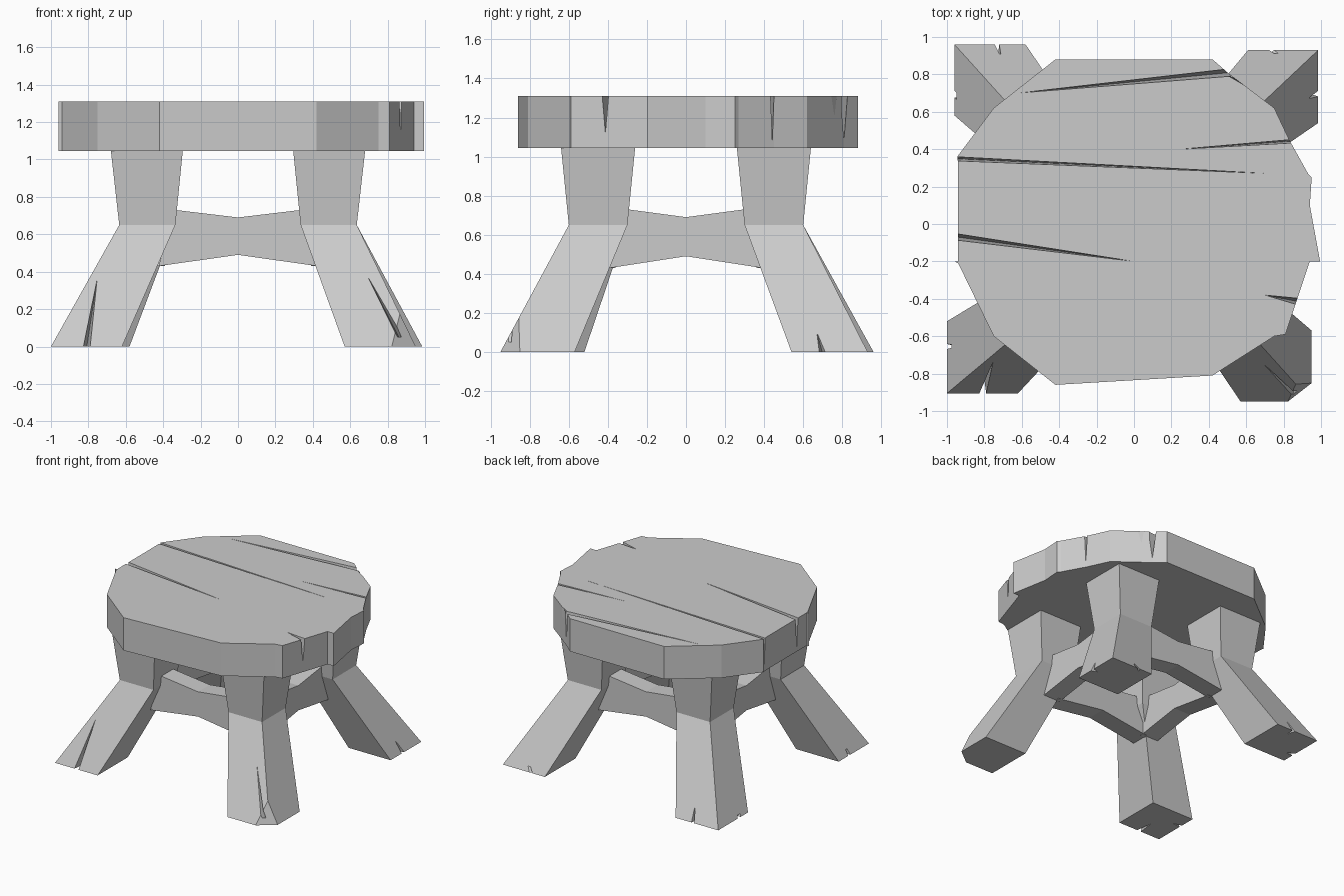
import bpy, bmesh

if "Cube" in bpy.data.objects:
    bpy.data.objects.remove(bpy.data.objects["Cube"])


def make_object(name, bm):
    bmesh.ops.recalc_face_normals(bm, faces=bm.faces[:])
    mesh = bpy.data.meshes.new(name)
    bm.to_mesh(mesh)
    bm.free()
    obj = bpy.data.objects.new(name, mesh)
    bpy.context.collection.objects.link(obj)
    return obj


def loft(name, rings):
    """Closed solid through a stack of rings with equal point counts."""
    bm = bmesh.new()
    loops = [[bm.verts.new(p) for p in ring] for ring in rings]
    n = len(loops[0])
    for lo, hi in zip(loops, loops[1:]):
        for i in range(n):
            j = (i + 1) % n
            bm.faces.new((lo[i], lo[j], hi[j], hi[i]))
    bm.faces.new(loops[0][::-1])
    bm.faces.new(loops[-1])
    return make_object(name, bm)


def carve(obj, points):
    """Cut a four-pointed sliver out of the wood."""
    bm = bmesh.new()
    verts = [bm.verts.new(p) for p in points]
    bmesh.ops.convex_hull(bm, input=verts)
    cutter = make_object("crack_cutter", bm)
    cutter.hide_render = True
    mod = obj.modifiers.new("crack", 'BOOLEAN')
    mod.operation = 'DIFFERENCE'
    mod.solver = 'EXACT'
    mod.object = cutter
    bpy.context.view_layer.objects.active = obj
    bpy.ops.object.modifier_apply(modifier=mod.name)
    bpy.data.objects.remove(cutter)


# Seat slab with a rough-hewn outline
outline = [(-0.96, -0.20), (-0.94, -0.21), (-0.75, -0.60), (-0.42, -0.86),
           (0.42, -0.81), (0.75, -0.60), (0.81, -0.59), (0.94, -0.20),
           (0.995, -0.20), (0.94, 0.10), (0.95, 0.25), (0.93, 0.27),
           (0.83, 0.45), (0.75, 0.62), (0.50, 0.81), (0.42, 0.88),
           (-0.42, 0.88), (-0.75, 0.62), (-0.945, 0.36), (-0.94, 0.32),
           (-0.94, -0.20)]
seat = loft("seat", [[(x, y, z) for x, y in outline] for z in (1.045, 1.31)])

# Seat cracks: two rim points, inner tip, depth at the rim
seat_cracks = [((-0.96, 0.36), (-0.96, 0.338), (0.72, 0.27), 1.07),
               ((-0.96, -0.05), (-0.96, -0.085), (0.0, -0.20), 1.08),
               ((0.88, 0.455), (0.88, 0.435), (0.25, 0.40), 1.06),
               ((0.91, -0.40), (0.90, -0.44), (0.70, -0.38), 1.08),
               ((0.51, 0.83), (0.52, 0.79), (-0.62, 0.70), 1.08),
               ((0.66, 0.72), (0.68, 0.69), (0.49, 0.80), 1.06)]
for a, b, tip, depth in seat_cracks:
    mid = ((a[0] + b[0]) / 2, (a[1] + b[1]) / 2, depth)
    carve(seat, [(*a, 1.313), (*b, 1.313), (*tip, 1.312), mid])

# Bent legs: straight upper block, splayed foot (x and y ranges of foot)
feet = {"front_left_leg": (-1, -1, 0.62, 1.00, 0.52, 0.905),
        "front_right_leg": (1, -1, 0.57, 0.95, 0.57, 0.95),
        "back_right_leg": (1, 1, 0.61, 0.985, 0.54, 0.93),
        "back_left_leg": (-1, 1, 0.58, 0.96, 0.58, 0.96)}
legs = {}
for name, (sx, sy, *foot) in feet.items():
    rings = []
    for z, (x0, x1, y0, y1) in ((0, foot), (0.65, (0.335, 0.635, 0.30, 0.60)),
                                (1.05, (0.295, 0.68, 0.26, 0.64))):
        rings.append([(sx * x, sy * y, z) for x, y in
                      ((x0, y0), (x1, y0), (x1, y1), (x0, y1))])
    legs[name] = loft(name, rings)

# Chips and splits in the feet
chips = [("front_right_leg", [(0.82, -0.955, -0.01), (0.955, -0.85, -0.01), (1.0, -1.0, -0.01), (0.86, -0.855, 0.19)]),
         ("front_right_leg", [(0.68, -0.74, 0.40), (0.85, -0.95, 0.05), (0.89, -0.95, 0.05), (0.86, -0.84, 0.05)]),
         ("front_left_leg", [(-0.83, -0.92, -0.01), (-0.79, -0.92, -0.01), (-0.75, -0.735, 0.38), (-0.81, -0.77, -0.01)]),
         ("back_left_leg", [(-0.75, 0.98, -0.01), (-0.72, 0.98, -0.01), (-0.71, 0.89, 0.12), (-0.73, 0.89, -0.01)]),
         ("back_left_leg", [(-0.97, 0.72, -0.01), (-0.97, 0.68, -0.01), (-0.73, 0.50, 0.35), (-0.90, 0.68, -0.01)]),
         ("back_right_leg", [(1.0, 0.72, -0.01), (1.0, 0.68, -0.01), (0.93, 0.67, 0.10), (0.94, 0.70, -0.01)]),
         ("back_right_leg", [(0.76, 0.95, -0.01), (0.72, 0.95, -0.01), (0.79, 0.86, 0.10), (0.70, 0.90, -0.01)]),
         ("front_left_leg", [(-1.01, -0.67, -0.01), (-1.01, -0.64, -0.01), (-0.92, -0.65, 0.13), (-0.93, -0.66, -0.01)])]
for name, points in chips:
    carve(legs[name], points)

# Bow-tie stretchers between neighbouring legs
def stretcher(name, along_x, inner, outer, half_top, half_low):
    profile = [(-half_low, 0.43), (0, 0.49), (half_low, 0.43),
               (half_top, 0.73), (0, 0.69), (-half_top, 0.73)]
    loft(name, [[(t, d, z) if along_x else (d, t, z) for t, z in profile]
                for d in (inner, outer)])


for side, s in (("front", -1), ("back", 1)):
    stretcher(side + "_stretcher", True, s * 0.36, s * 0.51, 0.335, 0.425)
for side, s in (("left", -1), ("right", 1)):
    stretcher(side + "_stretcher", False, s * 0.39, s * 0.54, 0.30, 0.39)
